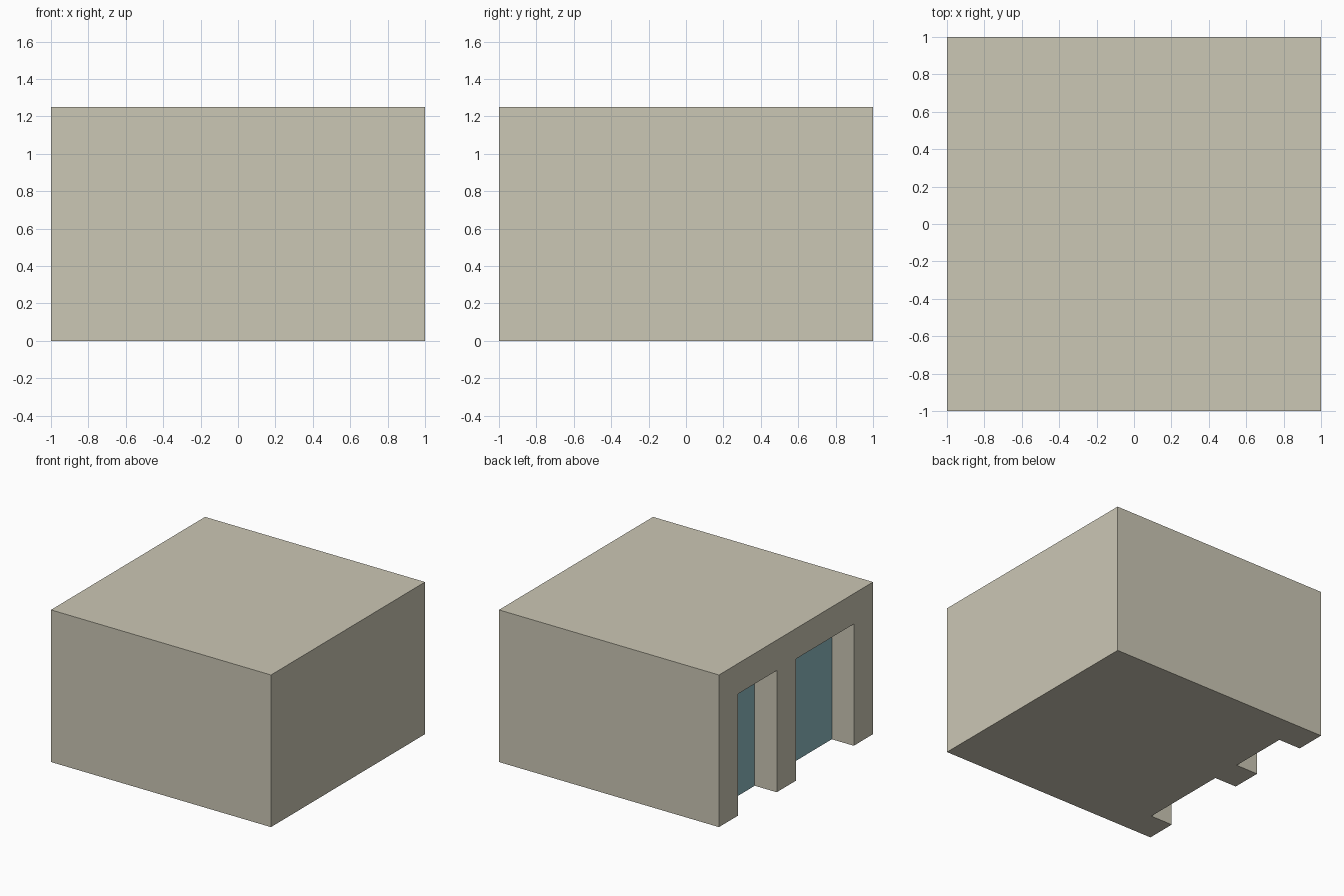
import bpy

if "Cube" in bpy.data.objects:
    bpy.data.objects.remove(bpy.data.objects["Cube"])

HEIGHT, DEPTH, OPENING_TOP = 1.25, 0.2, 1.0


def box(name, lo, hi):
    bpy.ops.mesh.primitive_cube_add(size=1, location=[(a + b) / 2 for a, b in zip(lo, hi)])
    obj = bpy.context.object
    obj.name = name
    obj.scale = [b - a for a, b in zip(lo, hi)]
    bpy.ops.object.transform_apply(location=True, rotation=False, scale=True)
    return obj


# Solid building block
body = box("building_body", (-1, -1, 0), (1, 1, HEIGHT))

# Door and window recesses in the left wall: narrow bay and wide bay
for y0, y1 in ((0.25, 0.75), (-0.75, 0.0)):
    cutter = box("recess_cutter", (-1.2, y0, -0.2), (-1 + DEPTH, y1, OPENING_TOP))
    cut = body.modifiers.new("recess", 'BOOLEAN')
    cut.operation = 'DIFFERENCE'
    cut.solver = 'EXACT'
    cut.object = cutter
    bpy.context.view_layer.objects.active = body
    bpy.ops.object.modifier_apply(modifier=cut.name)
    bpy.data.objects.remove(cutter)

# Wall slot left neutral, blue glazing on the back of each recess
wall = bpy.data.materials.new("wall")
wall.diffuse_color = (0.6, 0.57, 0.46, 1)
wall.use_nodes = True
wall.node_tree.nodes["Principled BSDF"].inputs["Base Color"].default_value = wall.diffuse_color
glass = bpy.data.materials.new("blue_glazing")
glass.diffuse_color = (0.27, 0.49, 0.54, 1)
glass.use_nodes = True
glass.node_tree.nodes["Principled BSDF"].inputs["Base Color"].default_value = glass.diffuse_color
body.data.materials.clear()
body.data.materials.append(wall)
body.data.materials.append(glass)
for face in body.data.polygons:
    is_recess_back = face.normal.x < -0.9 and face.center.x > -0.9
    face.material_index = 1 if is_recess_back else 0
